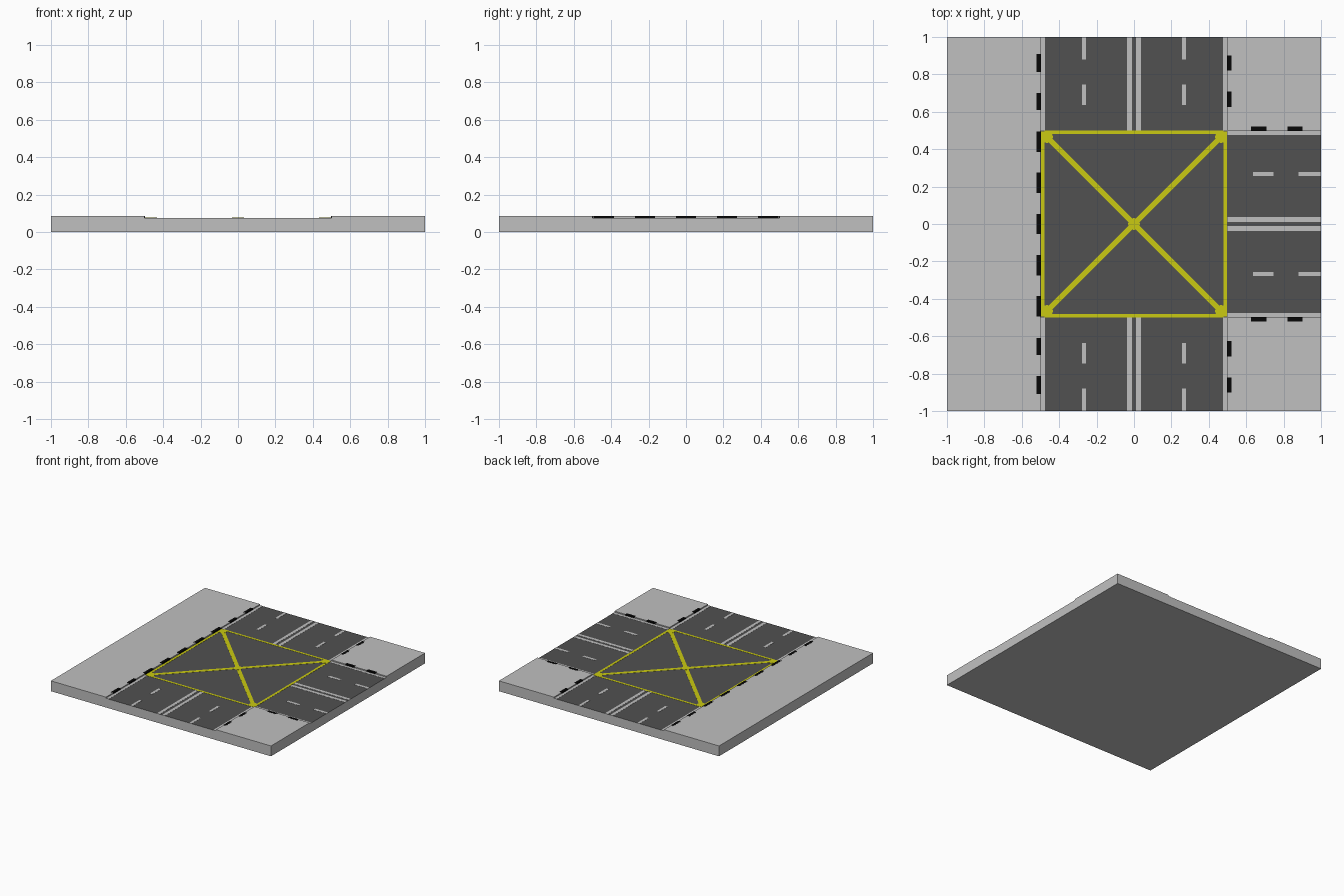
import bpy, bmesh, math
from mathutils import Matrix, Vector

if "Cube" in bpy.data.objects:
    bpy.data.objects.remove(bpy.data.objects["Cube"])

ROAD_Z, WALK_Z = 0.075, 0.085


def material(name, rgb):
    m = bpy.data.materials.new(name)
    m.diffuse_color = (*rgb, 1)
    m.use_nodes = True
    m.node_tree.nodes["Principled BSDF"].inputs["Base Color"].default_value = m.diffuse_color
    return m


grey = material("light grey", (0.53, 0.53, 0.53))
asphalt = material("asphalt", (0.082, 0.082, 0.082))
yellow = material("yellow", (0.59, 0.59, 0.006))
black = material("black", (0.002, 0.002, 0.002))


def finish(bm, name, *mats):
    me = bpy.data.meshes.new(name)
    bm.to_mesh(me)
    bm.free()
    ob = bpy.data.objects.new(name, me)
    for m in mats:
        me.materials.append(m)
    bpy.context.collection.objects.link(ob)
    return ob


def add_plate(bm, cx, cy, sx, sy, z0, z1, angle=0):
    mat = (Matrix.Translation((cx, cy, (z0 + z1) / 2)) @ Matrix.Rotation(angle, 4, 'Z')
           @ Matrix.Diagonal((sx, sy, z1 - z0, 1)))
    bmesh.ops.create_cube(bm, size=1, matrix=mat)


def plates(name, rects, mat, z0=ROAD_Z - 0.001, z1=ROAD_Z + 0.001):
    bm = bmesh.new()
    for r in rects:
        add_plate(bm, *r[:4], z0, z1, *r[4:])
    return finish(bm, name, mat)


# Ground tile: 4 x 4 grid, pavement cells raised above the road
bm = bmesh.new()
bmesh.ops.create_grid(bm, x_segments=4, y_segments=4, size=1,
                      matrix=Matrix.Translation((0, 0, ROAD_Z)))
walk = []
for f in bm.faces:
    c = f.calc_center_median()
    if c.x < -0.5 or (c.x > 0.5 and abs(c.y) > 0.5):
        walk.append(f)
ext = bmesh.ops.extrude_face_region(bm, geom=walk)
bmesh.ops.translate(bm, verts=[g for g in ext["geom"] if isinstance(g, bmesh.types.BMVert)],
                    vec=(0, 0, WALK_Z - ROAD_Z))
bmesh.ops.delete(bm, geom=[f for f in walk if f.is_valid], context='FACES_ONLY')
# Outer skirt and underside
rim = [e for e in bm.edges if e.is_boundary]
skirt = bmesh.ops.extrude_edge_only(bm, edges=rim)["geom"]
for v in skirt:
    if isinstance(v, bmesh.types.BMVert):
        v.co.z = 0
bmesh.ops.holes_fill(bm, edges=[e for e in bm.edges if e.is_boundary], sides=0)
bmesh.ops.recalc_face_normals(bm, faces=bm.faces)
for f in bm.faces:
    f.normal_update()
    z = f.calc_center_median().z
    f.material_index = int(f.normal.z > 0.9 and z < (ROAD_Z + WALK_Z) / 2)
finish(bm, "ground_tile", grey, asphalt)

# Lane markings for one arm, as (along, across, length, width)
arm = []
for s in (-1, 1):
    arm += [(0.75, s * 0.4875, 0.5, 0.025),   # edge line
            (0.75, s * 0.024, 0.5, 0.025),    # double centre line
            (0.69, s * 0.268, 0.11, 0.022),   # lane dashes
            (0.94, s * 0.268, 0.12, 0.022)]
plates("east_lane_markings", arm, grey)
plates("north_lane_markings", [(b, a, w, l) for a, b, l, w in arm], grey)
plates("south_lane_markings", [(b, -a, w, l) for a, b, l, w in arm], grey)

# Yellow box junction: border, crossing diagonals and round joints
border = []
for s in (-1, 1):
    border += [(s * 0.487, 0, 0.02, 0.99), (0, s * 0.49, 0.954, 0.018)]
plates("box_junction_border", border, yellow, z1=ROAD_Z + 0.0012)
for i, s in enumerate((-1, 1)):
    plates(f"box_junction_diagonal_{i + 1}", [(0, 0, 1.35, 0.03, s * math.pi / 4)],
           yellow, z1=ROAD_Z + 0.0009 + 0.0002 * i)
bm = bmesh.new()
for x, y in [(0, 0)] + [(a, b) for a in (-0.465, 0.465) for b in (-0.465, 0.465)]:
    bmesh.ops.create_cone(bm, cap_ends=True, segments=16, radius1=0.032, radius2=0.032,
                          depth=0.0024, matrix=Matrix.Translation((x, y, ROAD_Z + 0.0002)))
finish(bm, "box_junction_joints", yellow)

# Black kerb dashes wrapping the pavement edges
kerb = [(-0.509, i * 0.22, 0.022, 0.108) for i in range(-2, 3)]
for s in (-1, 1):
    kerb += [(-0.509, s * 0.655, 0.022, 0.09), (-0.509, s * 0.86, 0.022, 0.095)]
    for t in (0.667, 0.86):
        kerb += [(0.509, s * t, 0.022, 0.082), (t, s * 0.509, 0.082, 0.022)]
plates("kerb_dashes", kerb, black, ROAD_Z, WALK_Z + 0.001)
